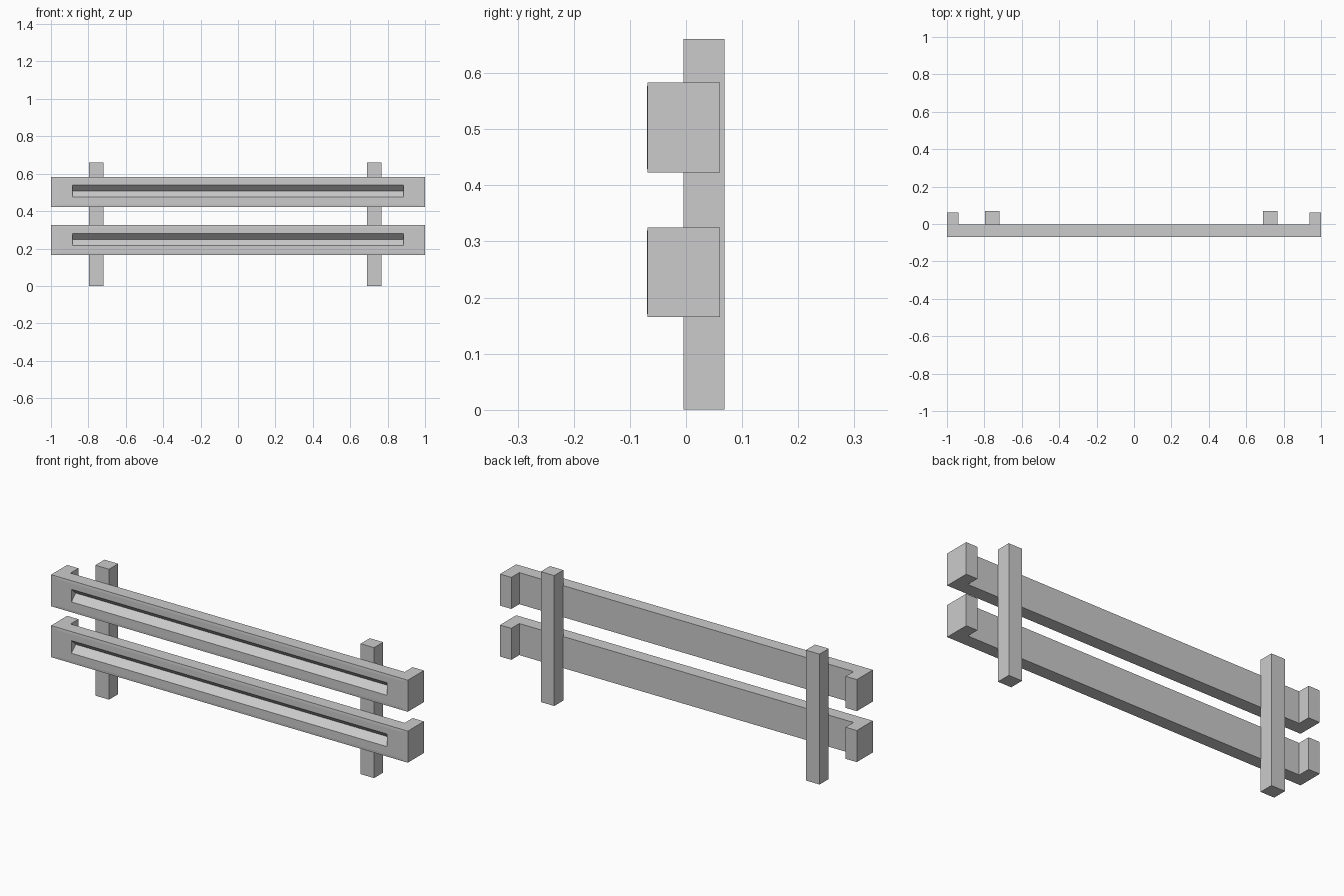
import bpy, bmesh
from mathutils import Vector

if "Cube" in bpy.data.objects:
    bpy.data.objects.remove(bpy.data.objects["Cube"])

FRONT, BACK, RETURN = -0.0685, -0.003, 0.0605   # rail depth positions
HEIGHT = 0.16


def finish(bm, name):
    bmesh.ops.remove_doubles(bm, verts=bm.verts, dist=0.0001)
    bmesh.ops.recalc_face_normals(bm, faces=bm.faces)
    mesh = bpy.data.meshes.new(name)
    bm.to_mesh(mesh)
    bm.free()
    obj = bpy.data.objects.new(name, mesh)
    bpy.context.collection.objects.link(obj)
    return obj


def rail(name, z0, slot_low, slot_high):
    bm = bmesh.new()
    # C-shaped plan with returned ends, extruded upwards
    right = [(1, FRONT), (1, RETURN), (0.937, RETURN), (0.937, BACK)]
    plan = right + [(-x, y) for x, y in reversed(right)]
    base = bm.faces.new([bm.verts.new((x, y, z0)) for x, y in plan])
    ext = bmesh.ops.extrude_face_region(bm, geom=[base])["geom"]
    top = [g for g in ext if isinstance(g, bmesh.types.BMVert)]
    bmesh.ops.translate(bm, verts=top, vec=(0, 0, HEIGHT))
    bmesh.ops.recalc_face_normals(bm, faces=bm.faces)

    # Slightly raised front panel
    front = min(bm.faces, key=lambda f: f.calc_center_median().y)
    bmesh.ops.inset_region(bm, faces=[front], thickness=0.018)
    for v in front.verts:
        v.co.x = 0.96 if v.co.x > 0 else -0.96
        v.co.y -= 0.0012

    # Slot opening
    mid = z0 + HEIGHT / 2
    bmesh.ops.inset_region(bm, faces=[front], thickness=0.02)
    for v in front.verts:
        v.co.x = 0.885 if v.co.x > 0 else -0.885
        v.co.z = slot_high if v.co.z > mid else slot_low

    # V-shaped groove with upright end walls
    bmesh.ops.inset_region(bm, faces=[front], thickness=0.005)
    for v in front.verts:
        v.co = Vector((0.885 if v.co.x > 0 else -0.885,
                       v.co.y + 0.034, (slot_low + slot_high) / 2))
    return finish(bm, name)


def post(name, x0, x1):
    bm = bmesh.new()
    bmesh.ops.create_cube(bm, size=1)
    bmesh.ops.scale(bm, verts=bm.verts, vec=(x1 - x0, 0.073, 0.661))
    bmesh.ops.translate(bm, verts=bm.verts, vec=((x0 + x1) / 2, 0.032, 0.3305))
    return finish(bm, name)


# Rails
rail("lower_rail", 0.165, 0.216, 0.280)
rail("upper_rail", 0.423, 0.476, 0.540)

# Support posts
post("left_post", -0.797, -0.72)
post("right_post", 0.691, 0.766)
